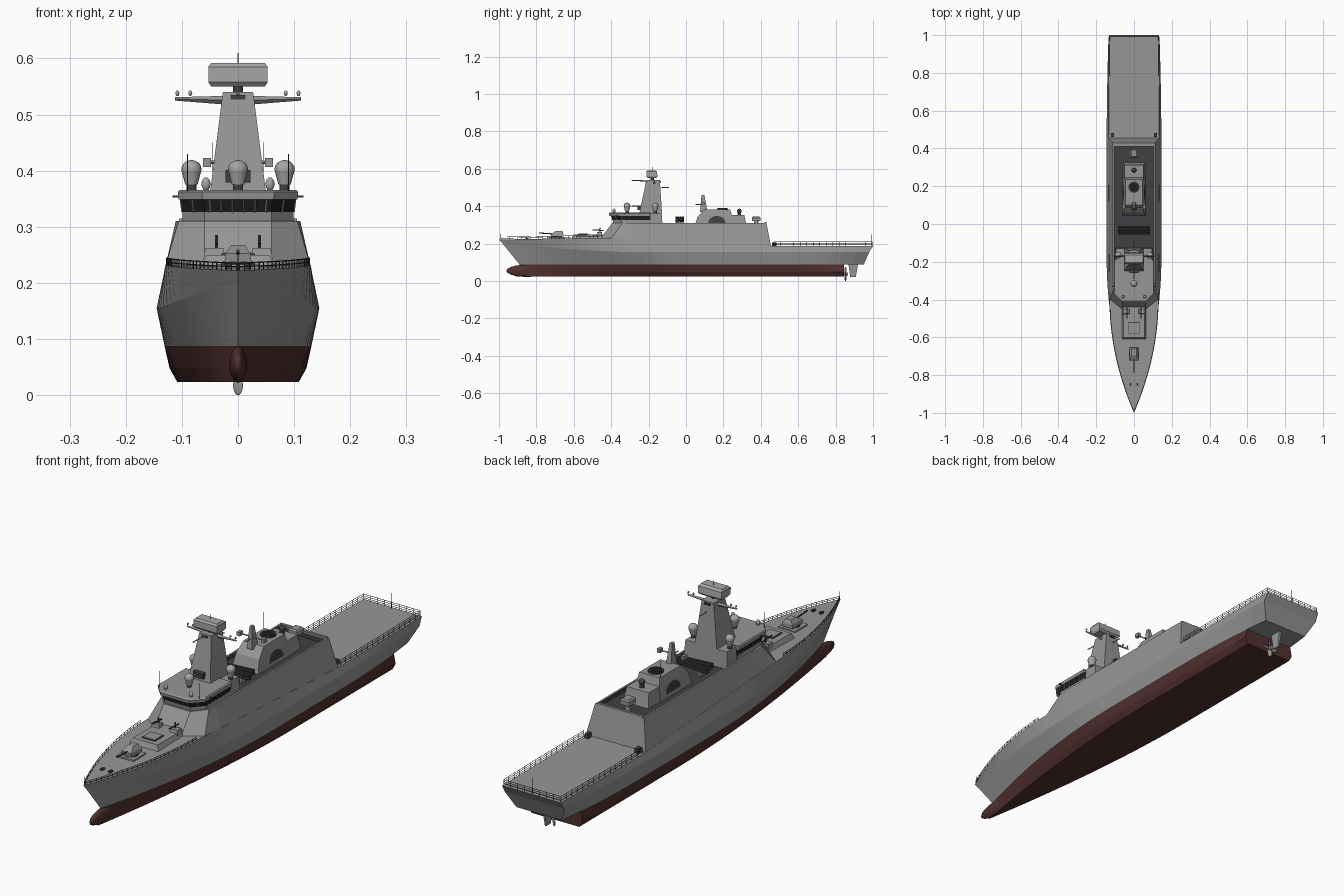
import bpy, bmesh, math
from mathutils import Vector, Matrix

if "Cube" in bpy.data.objects:
    bpy.data.objects.remove(bpy.data.objects["Cube"])

def mat(name, c):
    m = bpy.data.materials.new(name)
    m.diffuse_color = (*c, 1)
    m.use_nodes = True
    m.node_tree.nodes["Principled BSDF"].inputs["Base Color"].default_value = m.diffuse_color
    return m
GREY = mat("hull grey", (0.30, 0.305, 0.30))
RED = mat("antifouling red", (0.085, 0.03, 0.03))
DARK = mat("dark grey", (0.05, 0.052, 0.055))
BLACK = mat("glass black", (0.012, 0.013, 0.015))
LIGHT = mat("dome grey", (0.38, 0.38, 0.37))

def finish(name, bm, mats, smooth=False):
    bmesh.ops.remove_doubles(bm, verts=bm.verts, dist=1e-5)
    bmesh.ops.recalc_face_normals(bm, faces=bm.faces)
    me = bpy.data.meshes.new(name)
    bm.to_mesh(me)
    bm.free()
    for m in mats:
        me.materials.append(m)
    for p in me.polygons:
        p.use_smooth = smooth
    o = bpy.data.objects.new(name, me)
    bpy.context.collection.objects.link(o)
    return o

def loft(name, rows, mats, bands=None, top=0, off=(0, 0, 0)):
    """Mirror half outlines (front to back) about x and stack them upward."""
    bm = bmesh.new()
    off = Vector(off)
    R = [[bm.verts.new(Vector(p) + off) for p in r] for r in rows]
    L = [[bm.verts.new(Vector((-p[0], p[1], p[2])) + off) for p in r] for r in rows]
    n = len(rows[0])
    def face(vs, m):
        bm.faces.new(vs).material_index = m
    for k in range(len(rows) - 1):
        m = bands[k] if bands else 0
        for S in (R, L):
            for i in range(n - 1):
                face((S[k][i], S[k][i+1], S[k+1][i+1], S[k+1][i]), m)
        face((R[k][0], L[k][0], L[k+1][0], R[k+1][0]), m)
        face((R[k][-1], L[k][-1], L[k+1][-1], R[k+1][-1]), m)
    for k, m in ((0, 0), (-1, top)):
        for i in range(n - 1):
            face((R[k][i], R[k][i+1], L[k][i+1], L[k][i]), m)
    return finish(name, bm, mats)

def block(name, levels, m, off=(0, 0, 0)):
    """Levels of (z, half width, y front, y back)."""
    return loft(name, [[(w, a, z), (w, b, z)] for z, w, a, b in levels], [m], off=off)

def box(name, x, y, z, sx, sy, sz, m):
    return block(name, [(z - sz/2, sx/2, y - sy/2, y + sy/2), (z + sz/2, sx/2, y - sy/2, y + sy/2)], m, (x, 0, 0))

def tubes(name, segs, r, m, sides=4, r2=None):
    bm = bmesh.new()
    for a, b in segs:
        a, b = Vector(a), Vector(b)
        d = b - a
        M = Matrix.Translation((a + b) / 2) @ d.to_track_quat('Z', 'Y').to_matrix().to_4x4()
        bmesh.ops.create_cone(bm, cap_ends=True, segments=sides, radius1=r,
                              radius2=r if r2 is None else r2, depth=d.length, matrix=M)
    return finish(name, bm, [m])

def ball(name, c, s, m):
    bm = bmesh.new()
    bmesh.ops.create_uvsphere(bm, u_segments=16, v_segments=10, radius=1,
                              matrix=Matrix.Translation(c) @ Matrix.Diagonal((*s, 1)))
    return finish(name, bm, [m], True)

def railing(name, pts, h, levels):
    segs = []
    for p in pts:
        segs.append((p, (p[0], p[1], p[2] + h)))
    for p, q in zip(pts, pts[1:]):
        for k in range(1, levels + 1):
            z = Vector((0, 0, h * k / levels))
            segs.append((Vector(p) + z, Vector(q) + z))
    tubes(name, segs, 0.0011, DARK)

# hull shape rules
def clamp(t): return max(0, min(1, t))
def full(t, p): return 1 - (1 - clamp(t)) ** p
def wl_w(y): return 0.131 * full((y + 0.89) / 0.9, 1.9) * (1 - 0.22 * clamp((y - 0.5) / 0.45) ** 2)
def kn_w(y): return 0.145 * full((y + 0.98) / 0.8, 2) * (1 - 0.07 * clamp((y - 0.4) / 0.6) ** 2)
def kn_z(y): return 0.155 + 0.045 * clamp(1 - (y + 0.98) / 0.7) ** 1.5
def dk_w(y): return (0.13 * full((y + 1) / 0.6, 2) + 0.006 * clamp((y + 0.4) / 0.85)) * (1 - 0.03 * clamp((y - 0.6) / 0.4) ** 2)
def dk_z(y):
    return 0.222 + 0.01 * (y + 1) / 0.57 if y < -0.43 else 0.232 - 0.045 * clamp((y + 0.43) / 0.88)
N = 36
def row(a, b, w, z):
    ys = [a + (b - a) * (i / N) ** 1.3 for i in range(N + 1)]
    return [(w(y), y, z(y)) for y in ys]
W = lambda y: 0.088
loft("upper_hull", [row(-0.89, 0.95, wl_w, W), row(-0.98, 0.98, kn_w, kn_z), row(-1, 1, dk_w, dk_z)], [GREY])
loft("lower_hull", [row(-0.91, 0.845, lambda y: 0.108 * full((y + 0.91) / 1.1, 1.8), lambda y: 0.023),
                    row(-0.90, 0.845, lambda y: 0.122 * full((y + 0.9) / 1.0, 1.8), lambda y: 0.048),
                    row(-0.89, 0.845, wl_w, W)], [RED])
ball("bow_bulb", (0, -0.85, 0.055), (0.016, 0.11, 0.033), RED)

# propeller and rudder
tubes("propeller_hub", [((0, 0.80, 0.038), (0, 0.865, 0.038))], 0.009, GREY, 12)
for k in range(4):
    a = k * math.pi / 2
    o = ball("propeller_blade", (0, 0, 0.021), (0.01, 0.003, 0.017), GREY)
    o.matrix_world = Matrix.Translation((0, 0.853, 0.038)) @ Matrix.Rotation(a, 4, 'Y') @ Matrix.Rotation(0.5, 4, 'Z')
block("rudder", [(0.022, 0.003, 0.878, 0.908), (0.092, 0.006, 0.868, 0.92)], GREY)

# superstructure flush with hull sides, recessed dark deck on top
ys = [-0.3, -0.15, 0, 0.15, 0.3]
low = [(0.06, -0.455), (dk_w(-0.40), -0.40)] + [(dk_w(y), y) for y in ys] + [(dk_w(0.455), 0.455)]
up = [(0.06, -0.395), (0.106, -0.34)] + [(0.111, y) for y in ys] + [(0.111, 0.43)]
inn = [(0.06, -0.33), (0.098, -0.32)] + [(0.103, y) for y in ys] + [(0.103, 0.41)]
loft("superstructure", [[(x, y, dk_z(y) - 0.003) for x, y in low], [(x, y, 0.31) for x, y in up],
                        [(x, y, 0.31) for x, y in inn], [(x, y, 0.293) for x, y in inn]],
     [GREY, DARK], [0, 0, 1], 1)

# bridge with window band and roof
def plan(z, w, yf, yb=-0.19):
    return [(w * 0.6, yf, z), (w, yf + 0.045, z), (w, yb, z)]
loft("bridge", [plan(0.29, 0.10, -0.385), plan(0.326, 0.099, -0.392), plan(0.351, 0.102, -0.40)],
     [GREY, BLACK], [0, 1])
loft("bridge_roof", [plan(0.349, 0.106, -0.41), plan(0.362, 0.107, -0.412), plan(0.366, 0.103, -0.405)], [GREY])
bars = []
for s in (-1, 1):
    bars += [((s*x, -0.393, 0.326), (s*x*1.03, -0.401, 0.351)) for x in (0.01, 0.03, 0.05)]
    bars += [((s*0.0995, y, 0.326), (s*0.1025, y, 0.351)) for y in (-0.345, -0.315, -0.285, -0.255, -0.225, -0.195)]
    bars += [((s*0.079, -0.371, 0.326), (s*0.082, -0.379, 0.351))]
tubes("window_bars", bars, 0.0015, GREY)
block("aft_deckhouse", [(0.29, 0.098, -0.2, -0.125), (0.362, 0.094, -0.2, -0.13)], GREY)

# main mast, yards and radar
block("main_mast", [(0.36, 0.05, -0.25, -0.128), (0.54, 0.027, -0.212, -0.14)], GREY)
box("mast_cap", 0, -0.175, 0.531, 0.026, 0.082, 0.008, DARK)
for s in (-1, 1):
    tubes("yard", [((0, -0.17, 0.525), (s*0.112, -0.17, 0.528))], 0.009, GREY, 4, 0.003)
    for x in (0.085, 0.108):
        ball("yard_sensor", (s*x, -0.17, 0.538), (0.0035, 0.0035, 0.005), LIGHT)
tubes("forward_spars", [((0, -0.2, 0.535), (0, -0.29, 0.538)), ((0, -0.22, 0.40), (0, -0.29, 0.402)),
                        ((0, -0.13, 0.5), (0, -0.09, 0.5))], 0.003, GREY)
tubes("radar_pedestal", [((0, -0.18, 0.535), (0, -0.18, 0.556))], 0.009, DARK, 12)
block("radar_antenna", [(0.55, 0.048, -0.205, -0.16), (0.558, 0.053, -0.212, -0.152),
                        (0.585, 0.053, -0.212, -0.155), (0.592, 0.048, -0.205, -0.165)], LIGHT)
box("mast_camera", 0, -0.245, 0.39, 0.045, 0.03, 0.022, DARK)

# satellite domes on the roof
for x, y in ((0, -0.315), (-0.083, -0.165), (0.083, -0.165)):
    tubes("dome_base", [((x, y, 0.36), (x, y, 0.378))], 0.009, DARK, 12)
    ball("dome_top", (x, y, 0.402), (0.018, 0.018, 0.017), LIGHT)
    tubes("dome_skirt", [((x, y, 0.375), (x, y, 0.402))], 0.011, LIGHT, 16, 0.018)
for s in (-1, 1):
    ball("small_dome", (s*0.057, -0.385, 0.376), (0.008, 0.008, 0.012), LIGHT)
    box("roof_wing_light", s*0.108, -0.33, 0.354, 0.018, 0.006, 0.004, DARK)

# missile tubes amidships
for i, y in enumerate((-0.045, -0.022)):
    s = 1 if i else -1
    tubes("launcher_tubes", [((-0.085*s, y + dy, 0.318 + dz), (0.085*s, y + dy, 0.328 + dz))
                             for dy in (-0.006, 0.006) for dz in (0, 0.012)], 0.0058, DARK, 8)
    for x in (-0.05, 0.05):
        box("launcher_stand", x, y, 0.305, 0.01, 0.02, 0.026, GREY)

# funnel block with arched side openings
block("funnel", [(0.29, 0.06, 0.045, 0.25), (0.345, 0.053, 0.062, 0.247), (0.383, 0.046, 0.1, 0.236)], GREY)
block("funnel_aft_house", [(0.29, 0.058, 0.2, 0.325), (0.352, 0.05, 0.2, 0.312)], GREY)
arch = []
for k in range(13):
    a = math.pi * k / 12
    arch.append((0.165 - 0.047 * math.cos(a), 0.308 + 0.04 * math.sin(a)))
bm = bmesh.new()
for s in (-1, 1):
    vs = [bm.verts.new((s*(0.0615 - (z - 0.29) * 0.127), y, z)) for y, z in arch]
    bm.faces.new(vs)
finish("side_opening", bm, [DARK])
tubes("exhaust", [((0, 0.195, 0.375), (0, 0.195, 0.388))], 0.03, DARK, 20)
tubes("exhaust_core", [((0, 0.195, 0.38), (0, 0.195, 0.3895))], 0.024, BLACK, 20)
block("aft_mast", [(0.37, 0.012, 0.075, 0.115), (0.46, 0.006, 0.083, 0.098)], GREY)
tubes("aft_mast_yard", [((-0.06, 0.09, 0.415), (0.06, 0.09, 0.415)), ((0, 0.05, 0.41), (0, 0.09, 0.41))], 0.003, GREY)
for x in (-0.055, 0.055):
    box("aft_yard_sensor", x, 0.09, 0.415, 0.014, 0.02, 0.016, GREY)

# aft director and close-in weapon
tubes("director_post", [((0, 0.285, 0.35), (0, 0.285, 0.372))], 0.009, DARK, 12)
ball("director", (0, 0.285, 0.375), (0.013, 0.012, 0.012), DARK)
tubes("aft_gun_post", [((0, 0.375, 0.293), (0, 0.375, 0.325))], 0.012, GREY, 12)
block("aft_gun", [(0.32, 0.02, 0.352, 0.398), (0.338, 0.02, 0.352, 0.398), (0.344, 0.014, 0.357, 0.393)], GREY)
box("aft_parapet", 0, 0.425, 0.312, 0.21, 0.01, 0.006, GREY)

# foredeck gun
box("gun_platform", 0, -0.69, 0.229, 0.078, 0.08, 0.008, GREY)
tubes("gun_ring", [((0, -0.69, 0.232), (0, -0.69, 0.238))], 0.028, DARK, 20)
block("gun_turret", [(0.237, 0.024, -0.72, -0.655), (0.252, 0.022, -0.722, -0.655), (0.268, 0.012, -0.695, -0.662)], GREY)
tubes("gun_barrel", [((0, -0.71, 0.252), (0, -0.785, 0.257))], 0.003, DARK, 8)

# foredeck magazine house with hatch and two machine guns
block("foredeck_house", [(0.226, 0.066, -0.61, -0.42), (0.25, 0.056, -0.6, -0.42), (0.26, 0.062, -0.43, -0.41)][:2], GREY)
box("hatch_frame", 0, -0.55, 0.251, 0.06, 0.06, 0.003, DARK)
box("hatch_cover", 0, -0.55, 0.252, 0.052, 0.052, 0.004, GREY)
for s in (-1, 1):
    block("gun_shield", [(0.24, 0.02, -0.48, -0.45), (0.262, 0.016, -0.475, -0.45)], GREY, (s*0.042, 0, 0))
    tubes("machine_gun", [((s*0.038, -0.46, 0.255), (s*0.038, -0.46, 0.285)),
                          ((s*0.038, -0.44, 0.27), (s*0.038, -0.5, 0.274))], 0.003, DARK, 6)
    box("flight_deck_box", s*0.113, 0.472, 0.196, 0.016, 0.022, 0.02, DARK)
    box("anchor_winch", s*0.018, -0.85, 0.228, 0.01, 0.016, 0.008, DARK)

# railings around bow and flight deck
bow = [-0.45 - 0.54 * k / 24 for k in range(25)]
pts = [(dk_w(y) - 0.002, y, dk_z(y)) for y in bow]
railing("bow_rail", pts + [(-x, y, z) for x, y, z in reversed(pts)], 0.013, 2)
aft = [0.47 + 0.525 * k / 15 for k in range(16)]
pts = [(dk_w(y) - 0.003, y, 0.187) for y in aft]
stern = [(0.129 - 0.258 * k / 8, 0.995, 0.187) for k in range(1, 8)]
railing("flight_deck_rail", pts + stern + [(-x, y, z) for x, y, z in reversed(pts)], 0.023, 3)

# whip aerials
whips = [((0, -0.99, 0.22), (0, -0.99, 0.255)), ((0, 0.99, 0.187), (0, 0.99, 0.25)),
         ((0, -0.18, 0.59), (0, -0.18, 0.61))]
for s in (-1, 1):
    whips += [((s*0.09, -0.38, 0.36), (s*0.09, -0.38, 0.43)), ((s*0.045, 0.23, 0.38), (s*0.045, 0.23, 0.45))]
tubes("whip_aerials", whips, 0.0008, DARK)
